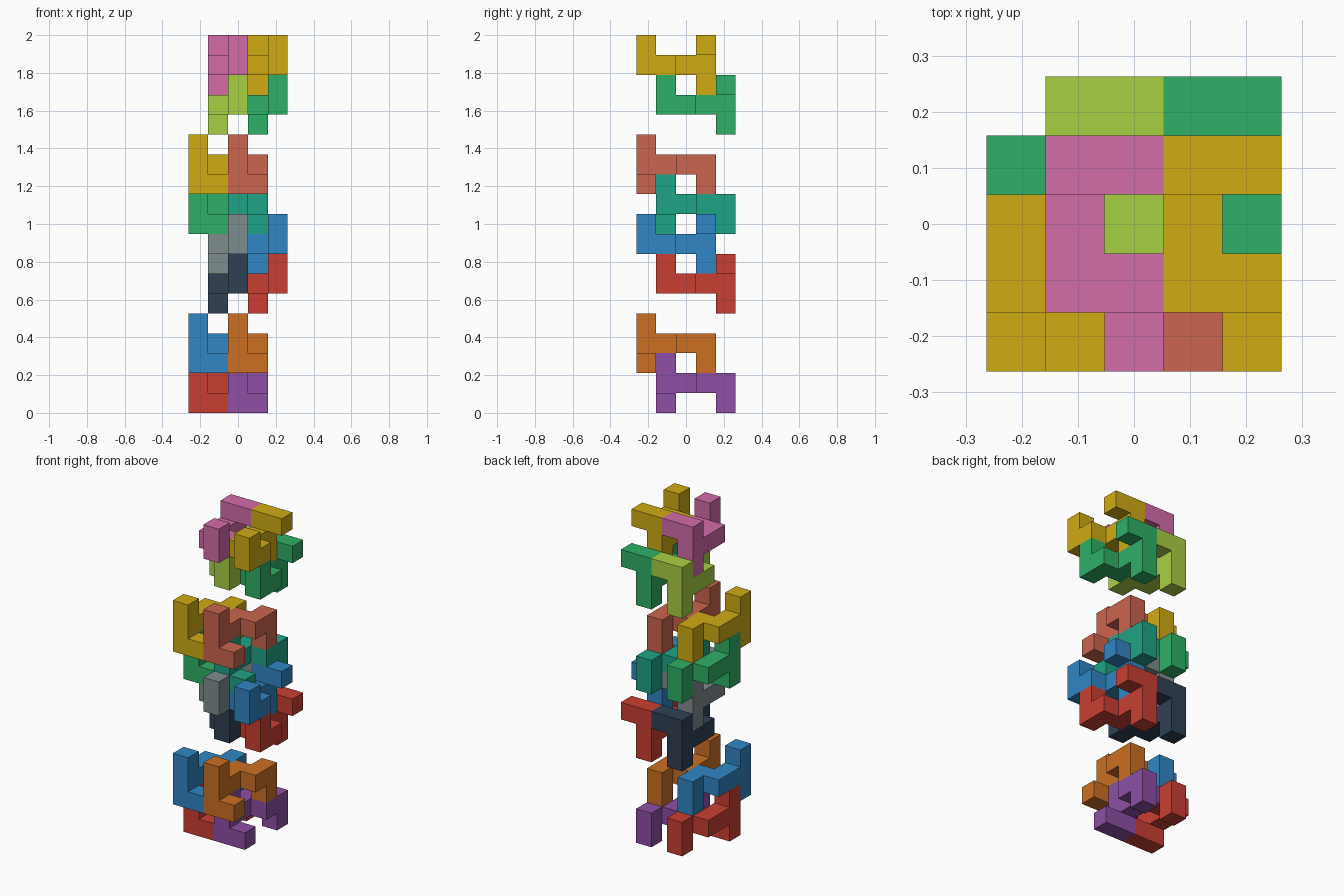
import bpy, bmesh
from mathutils import Vector

if "Cube" in bpy.data.objects:
    bpy.data.objects.remove(bpy.data.objects["Cube"])

U = 2 / 19  # edge of one cube cell

# One puzzle piece as cube cells: column, foot, stepped bar and drop at the end
PIECE = [(0, 0, 0), (0, 0, 1), (0, 0, 2), (1, 0, 0),
         (0, 1, 1), (0, 2, 1), (1, 2, 1), (1, 3, 1), (1, 3, 0)]
# The same piece turned half a turn about x
TURNED = [(x, 3 - y, 2 - z) for x, y, z in PIECE]


def material(name, hex_code):
    mat = bpy.data.materials.get(name)
    if mat is None:
        mat = bpy.data.materials.new(name)
        rgb = [int(hex_code[i:i + 2], 16) / 255 for i in (0, 2, 4)]
        mat.diffuse_color = [c / 12.92 if c <= 0.04045 else ((c + 0.055) / 1.055) ** 2.4
                             for c in rgb] + [1]
        mat.use_nodes = True
        mat.node_tree.nodes["Principled BSDF"].inputs["Base Color"].default_value = mat.diffuse_color
    return mat


def cell_face(bm, cell, axis, side):
    """Add the square on one side of a cell, wound outwards."""
    a, b = (axis + 1) % 3, (axis + 2) % 3
    corners = [(0, 0), (1, 0), (1, 1), (0, 1)]
    if side < 0:
        corners.reverse()
    verts = []
    for p, q in corners:
        v = Vector(cell)
        v[axis] += side > 0
        v[a] += p
        v[b] += q
        verts.append(bm.verts.new(v))
    bm.faces.new(verts)


def build_piece(name, cells, offset, mat):
    bm = bmesh.new()
    for cell in cells:
        for axis in range(3):
            for side in (-1, 1):
                near = list(cell)
                near[axis] += side
                if tuple(near) not in cells:
                    cell_face(bm, cell, axis, side)
    bmesh.ops.remove_doubles(bm, verts=bm.verts, dist=1e-4)
    bmesh.ops.translate(bm, verts=bm.verts, vec=Vector(offset) - Vector((2.5, 2.5, 0)))
    bmesh.ops.scale(bm, verts=bm.verts, vec=(U, U, U))
    mesh = bpy.data.meshes.new(name)
    bm.to_mesh(mesh)
    bm.free()
    mesh.materials.append(mat)
    bpy.context.collection.objects.link(bpy.data.objects.new(name, mesh))


COLOURS = {"red": "C93F32", "purple": "8E4FA5", "blue": "3086C4", "orange": "CC7022",
           "navy": "2F4054", "grey": "7F8C8D", "green": "2FB066", "teal": "1FA385",
           "yellow": "D0AB14", "salmon": "CB654E", "lime": "A9D044", "pink": "D46CA8"}

# Pairs in one repeat: (cells, offset of the left piece)
PAIRS = [(PIECE, (0, 1, 0)), (PIECE, (0, 0, 2)), (TURNED, (1, 1, 5)), (TURNED, (1, 0, 7))]
# Left and right colours, lower stack then upper stack
PAINT = [["red purple", "blue orange", "navy red", "grey blue"],
         ["green teal", "yellow salmon", "lime green", "pink yellow"]]

for stack, rows in enumerate(PAINT):
    for level, ((cells, (x, y, z)), names) in enumerate(zip(PAIRS, rows)):
        for i, colour in enumerate(names.split()):
            build_piece(f"{('lower', 'upper')[stack]}_piece_{level + 1}_{('left', 'right')[i]}",
                        cells, (x + 2 * i, y, z + 9 * stack),
                        material(colour, COLOURS[colour]))
